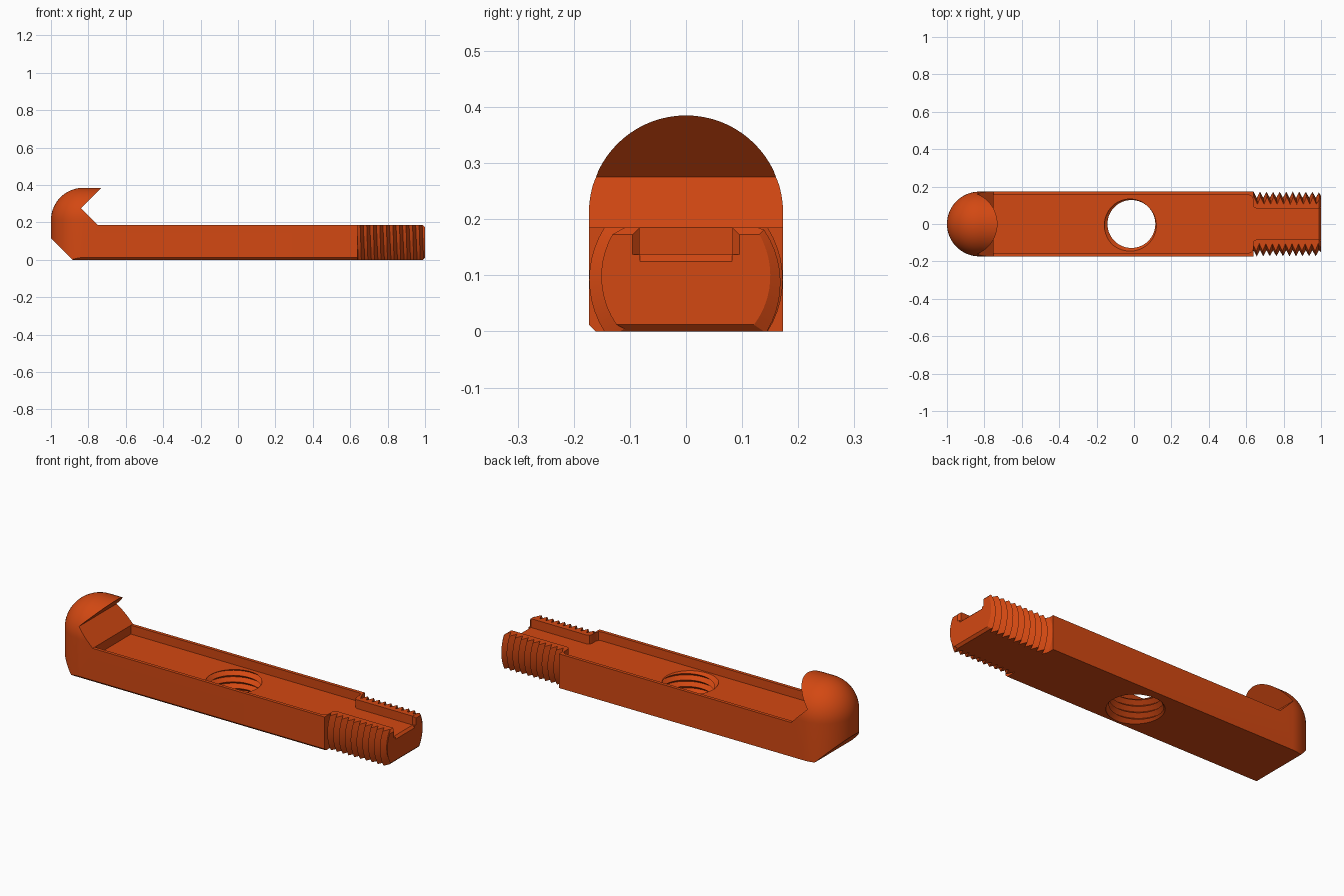
import bpy, bmesh
from math import sin, cos, pi, radians
from mathutils import Matrix

R = 0.173          # half width of the bar
TOP = 0.185        # deck height
FLOOR = 0.137      # trough floor
PITCH = 0.035      # thread pitch

old = bpy.data.objects.get("Cube")
if old:
    bpy.data.objects.remove(old, do_unlink=True)


def finish(name, bm):
    bmesh.ops.recalc_face_normals(bm, faces=bm.faces[:])
    mesh = bpy.data.meshes.new(name)
    bm.to_mesh(mesh)
    bm.free()
    obj = bpy.data.objects.new(name, mesh)
    bpy.context.collection.objects.link(obj)
    return obj


def loft(name, rings):
    """Skin closed rings of equal length and cap both ends."""
    bm = bmesh.new()
    rows = [[bm.verts.new(p) for p in ring] for ring in rings]
    n = len(rows[0])
    for a, b in zip(rows, rows[1:]):
        for i in range(n):
            j = (i + 1) % n
            bm.faces.new((a[i], a[j], b[j], b[i]))
    bm.faces.new(rows[0])
    bm.faces.new(rows[-1])
    return finish(name, bm)


def prism(name, outline, axis, lo, hi):
    """Extrude a 2D outline along the given axis index."""
    def place(p, d):
        q = list(p)
        q.insert(axis, d)
        return q
    return loft(name, [[place(p, d) for p in outline] for d in (lo, hi)])


def threaded_rod(name, crest, valley, turns, matrix, tip=None, steps=56):
    """Helical V thread around local z, closed with fans at both ends."""
    bm = bmesh.new()
    last = 2 * turns
    verts = {}

    def v(k, j):
        if j == steps:
            k, j = k + 2, 0
        if (k, j) not in verts:
            z = PITCH * (k / 2 + j / steps)
            r = valley if k % 2 else crest
            if tip is not None:
                r = min(r, 0.157 + max(0, tip - z))
            a = 2 * pi * j / steps
            verts[k, j] = bm.verts.new((r * cos(a), r * sin(a), z))
        return verts[k, j]

    for k in range(last):
        for j in range(steps):
            bm.faces.new((v(k, j), v(k, j + 1), v(k + 1, j + 1), v(k + 1, j)))
    for row, mid in ((0, 1), (last, last + 1)):
        loop = [v(row, j) for j in range(steps + 1)] + [v(mid, 0)]
        centre = bm.verts.new((0, 0, PITCH * (row + 1) / 2))
        for i, a in enumerate(loop):
            bm.faces.new((a, loop[(i + 1) % len(loop)], centre))
    bmesh.ops.transform(bm, matrix=matrix, verts=bm.verts[:])
    return finish(name, bm)


def combine(target, tool, operation):
    mod = target.modifiers.new(operation.title(), 'BOOLEAN')
    mod.operation, mod.solver, mod.object = operation, 'EXACT', tool
    bpy.ops.object.select_all(action='DESELECT')
    bpy.context.view_layer.objects.active = target
    target.select_set(True)
    bpy.ops.object.modifier_apply(modifier=mod.name)
    bpy.data.objects.remove(tool, do_unlink=True)


# Bar blank: round nose at the left, domed along the top
def bar_ring(r, z, n=32):
    nose = [(R - 1 - r * sin(pi * i / n), r * cos(pi * i / n), z) for i in range(n + 1)]
    return nose + [(0.64, -r, z), (0.64, r, z)]


dome = [bar_ring(R * cos(radians(a)), 0.212 + R * sin(radians(a)))
        for a in [5 * i for i in range(18)] + [89]]
bar = loft("hooked_threaded_bar", [bar_ring(R, -0.05)] + dome)

# Threaded end
start = 0.56
place = Matrix.Translation((start, 0, TOP / 2)) @ Matrix.Rotation(pi / 2, 4, 'Y')
combine(bar, threaded_rod("threaded_end", 0.1725, 0.14, 14, place, tip=1 - start), 'UNION')

# Side silhouette: hook, notch, flat deck and chamfered ends
silhouette = [(-0.885, 0), (0.988, 0), (1, 0.012), (1, TOP - 0.012), (0.988, TOP),
              (-0.75, TOP), (-0.84, 0.275), (-0.70, 0.415), (-1.05, 0.415), (-1.05, 0.165)]
combine(bar, prism("silhouette", silhouette, 1, -0.4, 0.4), 'INTERSECT')

# Chamfer along the lower front edge
combine(bar, prism("edge_chamfer", [(-0.201, 0.04), (-0.121, -0.04), (-0.201, -0.04)],
                   0, -1.2, 0.66), 'DIFFERENCE')

# Wide trough narrowing to the end slot
half = [(-0.75, 0.155), (0.615, 0.155), (0.629, 0.149), (0.635, 0.135), (0.635, 0.103),
        (0.641, 0.089), (0.655, 0.083), (0.988, 0.083), (1.02, 0.115)]
plan = half + [(x, -y) for x, y in reversed(half)]
combine(bar, prism("trough", plan, 2, FLOOR, 0.2), 'DIFFERENCE')

# Flare at the mouth of the slot floor
flare = [(0.98, FLOOR + 0.008), (1.02, FLOOR - 0.032), (1.02, 0.3), (0.98, 0.3)]
combine(bar, prism("slot_flare", flare, 1, -0.082, 0.082), 'DIFFERENCE')

# Threaded hole through the floor
hole = Matrix.Translation((-0.014, 0, -0.06))
combine(bar, threaded_rod("hole_thread", 0.15, 0.128, 8, hole), 'DIFFERENCE')

# Colour and shading
orange = bpy.data.materials.new("burnt orange")
orange.use_nodes = True
colour = (0.65, 0.065, 0.006, 1)
orange.diffuse_color = colour
orange.node_tree.nodes["Principled BSDF"].inputs["Base Color"].default_value = colour
bar.data.materials.clear()
bar.data.materials.append(orange)
for face in bar.data.polygons:
    face.material_index = 0
bpy.context.view_layer.objects.active = bar
bar.select_set(True)
bpy.ops.object.shade_smooth_by_angle(angle=radians(25))
